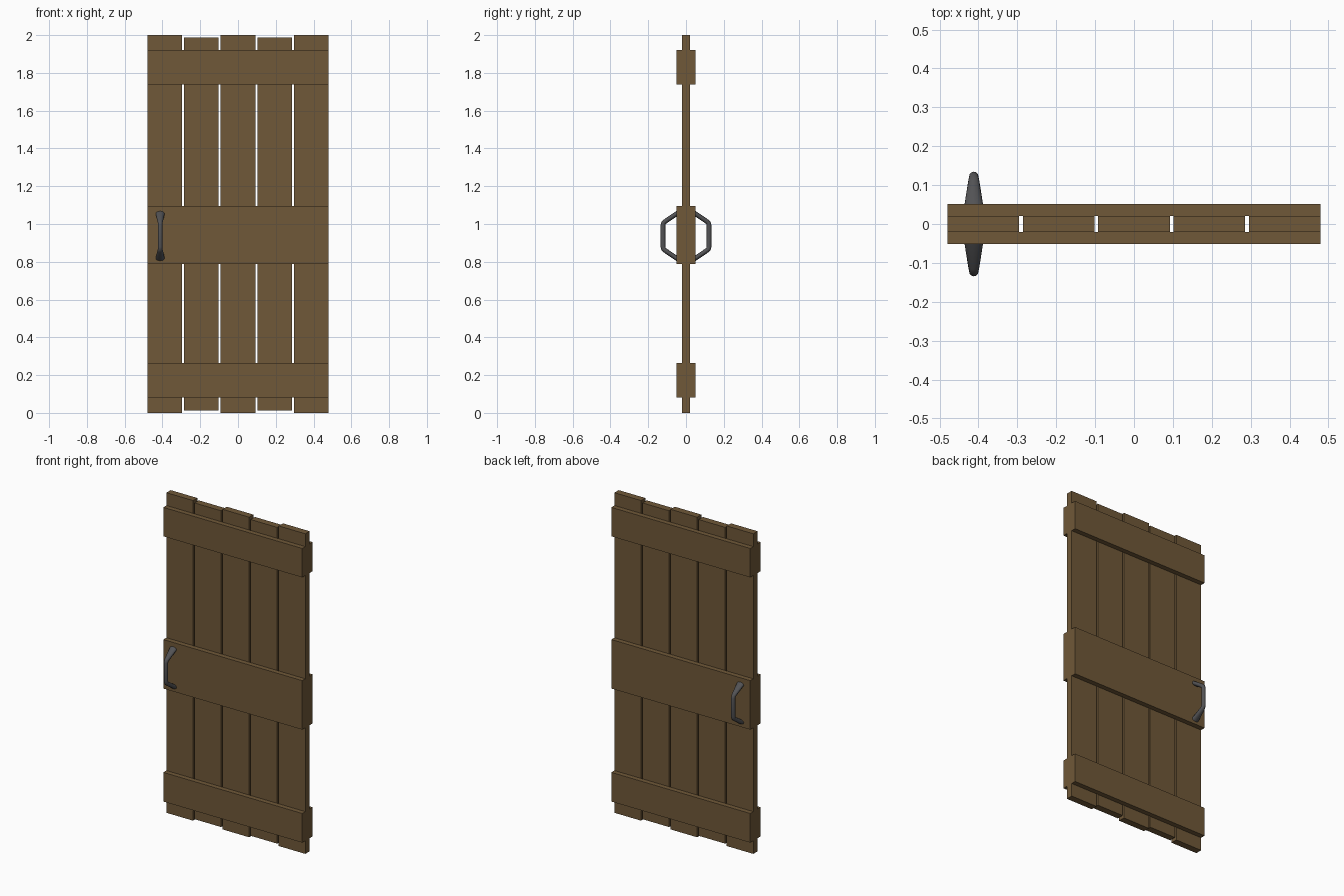
import bpy, bmesh, math
from mathutils import Vector

if "Cube" in bpy.data.objects:
    bpy.data.objects.remove(bpy.data.objects["Cube"])


def material(name, rgb):
    m = bpy.data.materials.new(name)
    m.diffuse_color = (*rgb, 1)
    m.use_nodes = True
    m.node_tree.nodes["Principled BSDF"].inputs["Base Color"].default_value = m.diffuse_color
    return m


wood = material("wood", (0.16, 0.098, 0.04))
iron = material("iron", (0.085, 0.085, 0.09))


def add_object(name, bm, mat):
    bmesh.ops.recalc_face_normals(bm, faces=bm.faces)
    mesh = bpy.data.meshes.new(name)
    bm.to_mesh(mesh)
    bm.free()
    mesh.materials.append(mat)
    ob = bpy.data.objects.new(name, mesh)
    bpy.context.collection.objects.link(ob)
    return ob


def box(name, lo, hi):
    lo, hi = Vector(lo), Vector(hi)
    bm = bmesh.new()
    bmesh.ops.create_cube(bm, size=1)
    for v in bm.verts:
        v.co = Vector(v.co[i] * (hi - lo)[i] + (hi + lo)[i] / 2 for i in range(3))
    return add_object(name, bm, wood)


# Upright planks, every second one slightly shorter
PITCH, WIDTH = 0.194, 0.184
for i in range(5):
    x = (i - 2) * PITCH
    inset = 0.012 * (i % 2)
    box(f"plank_{i + 1}", (x - WIDTH / 2, -0.021, inset), (x + WIDTH / 2, 0.021, 2 - inset))

# Cross battens on both faces
for label, z0, z1 in (("bottom", 0.082, 0.264), ("middle", 0.788, 1.094), ("top", 1.739, 1.92)):
    box(f"{label}_batten_front", (-0.48, -0.0515, z0), (0.48, -0.021, z1))
    box(f"{label}_batten_back", (-0.48, 0.021, z0), (0.48, 0.0515, z1))


# Bent handle: elliptical sections swept along a path, flaring toward the door
def handle(name, side, sides=12):
    half = [(0.040, 0.124, 0.025), (0.052, 0.1165, 0.0235), (0.110, 0.077, 0.0145),
            (0.119, 0.069, 0.0125), (0.122, 0.058, 0.012)]
    path = half + [(y, -z, w) for y, z, w in reversed(half)]
    pts = [Vector((-0.412, side * y, 0.9365 + z)) for y, z, w in path]
    bm = bmesh.new()
    rings = []
    for i, p in enumerate(pts):
        tangent = (pts[min(i + 1, len(pts) - 1)] - pts[max(i - 1, 0)]).normalized()
        across = Vector((1, 0, 0))
        normal = tangent.cross(across)
        rings.append([bm.verts.new(p + across * path[i][2] * math.cos(a) + normal * 0.0125 * math.sin(a))
                      for a in (2 * math.pi * k / sides for k in range(sides))])
    for a, b in zip(rings, rings[1:]):
        for k in range(sides):
            n = (k + 1) % sides
            bm.faces.new((a[k], a[n], b[n], b[k]))
    bm.faces.new(rings[0])
    bm.faces.new(rings[-1])
    ob = add_object(name, bm, iron)
    bpy.ops.object.select_all(action='DESELECT')
    bpy.context.view_layer.objects.active = ob
    ob.select_set(True)
    bpy.ops.object.shade_smooth_by_angle(angle=math.radians(50))


handle("front_handle", -1)
handle("back_handle", 1)
